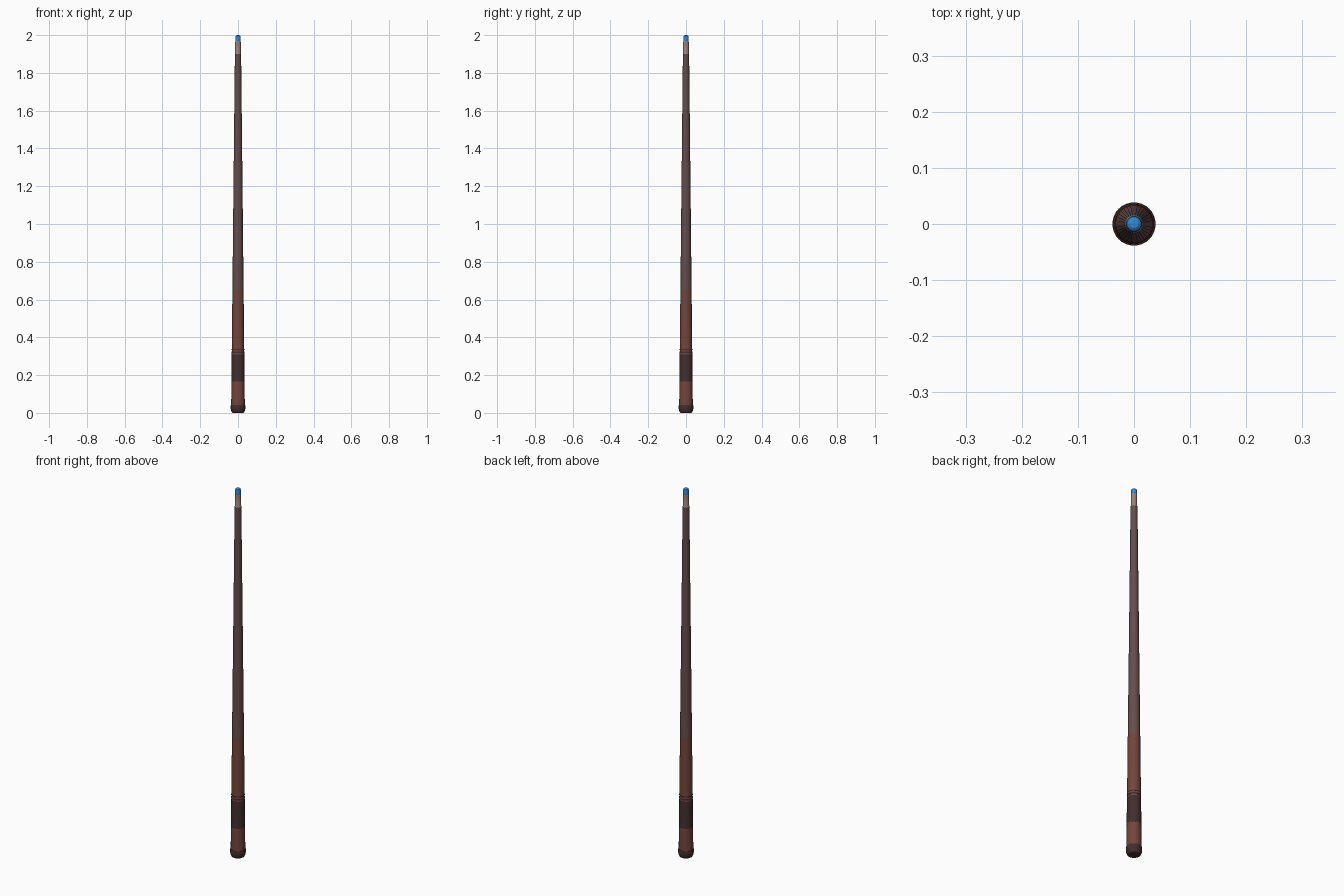
import bpy, bmesh, math

if "Cube" in bpy.data.objects:
    bpy.data.objects.remove(bpy.data.objects["Cube"])

SEG = 32


def taper(z):
    # Straight cone followed by the whole stick
    return 0.0365 - 0.0105 * z


def material(name, rgb):
    m = bpy.data.materials.new(name)
    m.diffuse_color = (*rgb, 1)
    m.use_nodes = True
    m.node_tree.nodes["Principled BSDF"].inputs["Base Color"].default_value = m.diffuse_color
    return m


def lathe(name, profile, mat):
    # Revolve (radius, z) points around the z axis; radius 0 closes the end
    bm = bmesh.new()
    pts = [bm.verts.new((r, 0, z)) for r, z in profile]
    edges = [bm.edges.new(p) for p in zip(pts, pts[1:])]
    bmesh.ops.spin(bm, geom=pts + edges, cent=(0, 0, 0), axis=(0, 0, 1),
                   angle=2 * math.pi, steps=SEG)
    bmesh.ops.remove_doubles(bm, verts=bm.verts, dist=1e-5)
    bmesh.ops.recalc_face_normals(bm, faces=bm.faces)
    # Make sure open sleeves face outwards
    side = max(bm.faces, key=lambda f: f.calc_center_median().xy.length)
    if side.normal.xy.dot(side.calc_center_median().xy) < 0:
        bmesh.ops.reverse_faces(bm, faces=bm.faces)
    mesh = bpy.data.meshes.new(name)
    bm.to_mesh(mesh)
    bm.free()
    obj = bpy.data.objects.new(name, mesh)
    bpy.context.collection.objects.link(obj)
    mesh.materials.append(mat)
    bpy.ops.object.select_all(action='DESELECT')
    obj.select_set(True)
    bpy.context.view_layer.objects.active = obj
    bpy.ops.object.shade_smooth_by_angle(angle=math.radians(30))
    return obj


def sleeve(name, z0, z1, mat, extra=0.0):
    # Tapered section, with small steps back to the stick when raised
    a, b = taper(z0), taper(z1)
    prof = [(a + extra, z0), (b + extra, z1)]
    if extra:
        prof = [(a, z0)] + prof + [(b, z1)]
    return lathe(name, prof, mat)


brown = material("red_brown_wood", (0.17, 0.06, 0.045))
shaft_wood = material("shaft_wood", (0.13, 0.075, 0.072))
dark = material("dark_wrap", (0.055, 0.028, 0.028))
pale = material("ferrule_pale", (0.34, 0.22, 0.20))
blue = material("blue_tip", (0.03, 0.25, 0.65))

# Rubber bumper at the butt end
lathe("bumper", [(0, 0), (0.027, 0), (0.032, 0.003), (0.036, 0.011),
                 (0.0385, 0.022), (0.0385, 0.04), (0.0375, 0.043),
                 (taper(0.043), 0.043)], dark)

# Butt: handle, grip wrap, decorative rings, forearm
sleeve("butt_handle", 0.043, 0.165, brown)
sleeve("grip_wrap", 0.165, 0.31, dark, 0.0004)
sleeve("ring_gap_lower", 0.31, 0.318, brown)
sleeve("ring_lower", 0.318, 0.325, dark, 0.0004)
sleeve("ring_gap_upper", 0.325, 0.333, brown)
sleeve("ring_upper", 0.333, 0.339, dark, 0.0004)
sleeve("forearm", 0.339, 0.65, brown)

# Long shaft
sleeve("shaft", 0.65, 1.9, shaft_wood)

# Ferrule and chalked tip
lathe("ferrule", [(taper(1.9), 1.9), (0.0155, 1.902), (0.0145, 1.968)], pale)
lathe("tip", [(0.0145, 1.968), (0.0145, 1.988), (0.0125, 1.995),
              (0.0075, 1.999), (0, 2.0)], blue)
